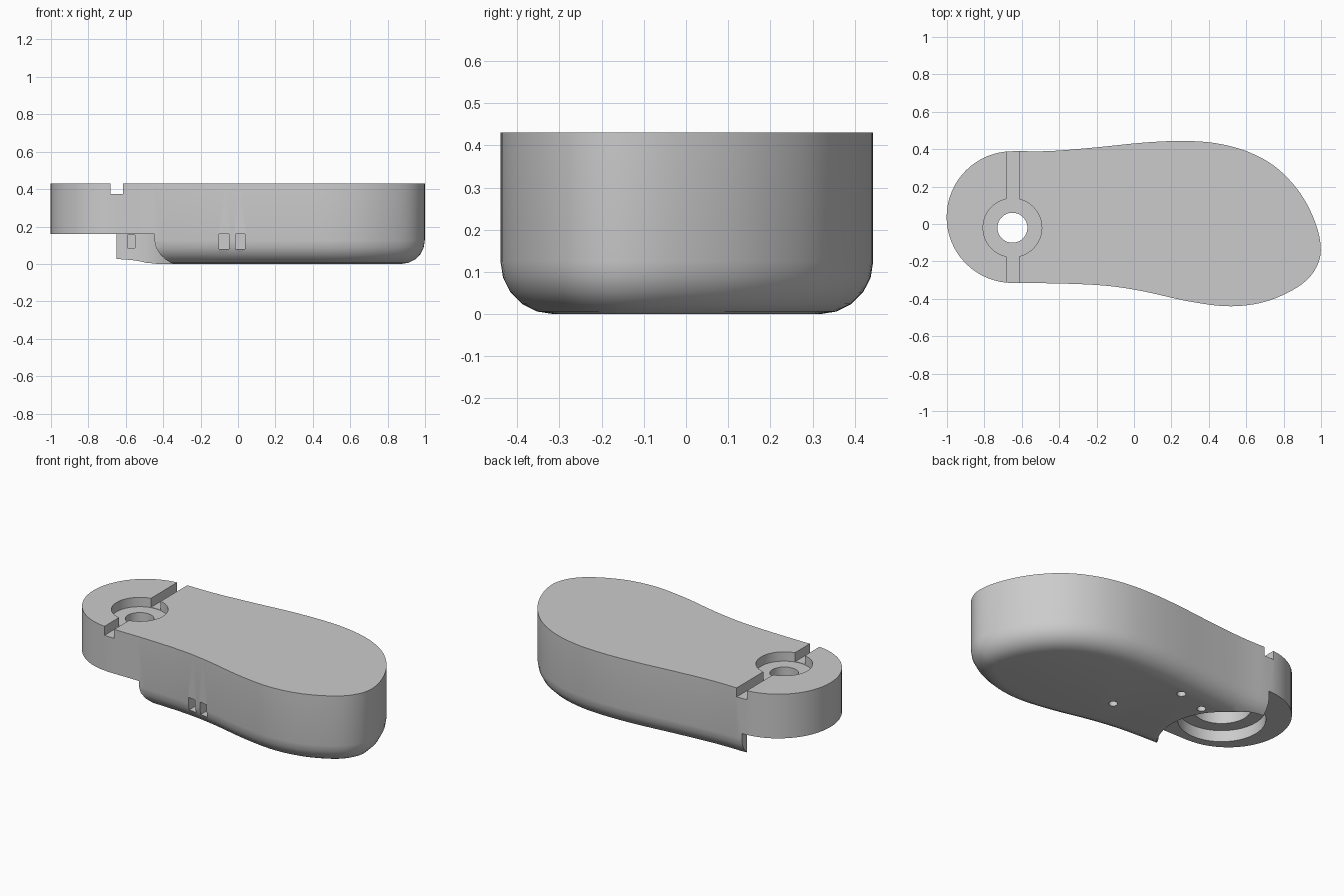
import bpy, bmesh, math
from mathutils import Vector

if "Cube" in bpy.data.objects:
    bpy.data.objects.remove(bpy.data.objects["Cube"], do_unlink=True)

HEIGHT, FILLET, ARM_Z = 0.43, 0.125, 0.16
AXIS = (-0.65, -0.02)

grey = bpy.data.materials.new("light_grey")
grey.use_nodes = True
grey.diffuse_color = (0.6, 0.6, 0.6, 1)
grey.node_tree.nodes["Principled BSDF"].inputs["Base Color"].default_value = (0.6, 0.6, 0.6, 1)


def arc(cx, cy, r, a0, a1, n):
    return [(cx + r * math.cos(math.radians(a0 + (a1 - a0) * i / n)),
             cy + r * math.sin(math.radians(a0 + (a1 - a0) * i / n))) for i in range(n + 1)]


def loft(name, rings):
    """Closed solid through rings of equal length, listed from bottom to top."""
    bm = bmesh.new()
    loops = [[bm.verts.new(p) for p in ring] for ring in rings]
    n = len(loops[0])
    for a, b in zip(loops, loops[1:]):
        for i in range(n):
            j = (i + 1) % n
            bm.faces.new((a[i], a[j], b[j], b[i]))
    bm.faces.new(loops[0][::-1])
    bm.faces.new(loops[-1])
    bmesh.ops.recalc_face_normals(bm, faces=bm.faces)
    mesh = bpy.data.meshes.new(name)
    bm.to_mesh(mesh)
    bm.free()
    obj = bpy.data.objects.new(name, mesh)
    bpy.context.collection.objects.link(obj)
    mesh.materials.append(grey)
    return obj


def prism(name, outline, z0, z1):
    return loft(name, [[(x, y, z) for x, y in outline] for z in (z0, z1)])


def cylinder(name, x, y, r, z0, z1, n=48):
    return prism(name, arc(x, y, r, 0, 360, n)[:-1], z0, z1)


def box(name, x0, x1, y0, y1, z0, z1):
    return prism(name, [(x0, y0), (x1, y0), (x1, y1), (x0, y1)], z0, z1)


def spline(pts, steps=5):
    """Smooth open curve through the points."""
    pts = [Vector(p) for p in pts]
    out = []
    for i in range(1, len(pts) - 2):
        p0, p1, p2, p3 = pts[i - 1:i + 3]
        for s in range(steps):
            t = s / steps
            out.append(0.5 * (2 * p1 + (p2 - p0) * t + (2 * p0 - 5 * p1 + 4 * p2 - p3) * t * t
                              + (3 * p1 - p0 - 3 * p2 + p3) * t ** 3))
    return out


# Asymmetric pad outline, counter-clockwise, closed by a round hub end
side = [(-0.8, -0.315), (-0.65, -0.316), (-0.4, -0.318), (-0.15, -0.33), (0.05, -0.36),
        (0.3, -0.415), (0.52, -0.44), (0.72, -0.41), (0.9, -0.32), (0.985, -0.21),
        (0.995, -0.09), (0.95, 0.055), (0.87, 0.19), (0.75, 0.31), (0.6, 0.39),
        (0.43, 0.433), (0.25, 0.444), (0.05, 0.435), (-0.2, 0.41), (-0.45, 0.39),
        (-0.65, 0.39), (-0.8, 0.39)]
outline = spline(side) + [Vector(p) for p in arc(-0.65, 0.037, 0.352, 90, 270, 32)[:-1]]


def inset(d):
    n = len(outline)
    result = []
    for i, p in enumerate(outline):
        t = (outline[(i + 1) % n] - outline[i - 1]).normalized()
        result.append(p + Vector((-t.y, t.x)) * d)
    return result


# Body with a rounded underside edge
rings = []
for k in range(6):
    a = math.radians(90 * k / 5)
    z = FILLET * (1 - math.sin(a))
    rings.insert(0, [(p.x, p.y, z) for p in inset(FILLET * (1 - math.cos(a)))])
rings.append([(p.x, p.y, HEIGHT) for p in outline])
body = loft("arm_body", rings)

# Swing clearance under the hub
ax, ay = AXIS
clearance = arc(ax, ay, 0.36, -90, 90, 40) + [(ax, 0.6), (-1.2, 0.6), (-1.2, -0.6), (ax, -0.6)]
cutters = [prism("hub_clearance", clearance, -0.1, ARM_Z)]

# Stepped bearing seat below, bore, top counterbore and cross slot
cutters += [
    cylinder("bearing_seat", ax, ay, 0.245, 0.1, 0.23),
    cylinder("inner_seat", ax, ay, 0.165, 0.1, 0.31),
    cylinder("bore", ax, ay, 0.08, 0.1, 0.6),
    cylinder("counterbore", ax, ay, 0.157, 0.373, 0.6),
    box("cross_slot", -0.682, -0.615, -0.6, 0.6, 0.375, 0.6),
]

# Cable openings in the front wall and in the clearance wall
for x in (-0.075, 0.012):
    cutters.append(box("cable_opening", x - 0.026, x + 0.026, -0.5, -0.25, 0.08, 0.16))
cutters.append(box("spur_pocket", -0.59, -0.55, 0.2, 0.365, 0.085, 0.155))
cutters.append(box("wall_notch", -0.4, -0.33, -0.17, -0.14, -0.1, 0.1))

# Screw holes in the underside
for x, y in ((0.1, -0.06), (-0.12, 0.265), (-0.31, 0.21)):
    cutters.append(cylinder("screw_hole", x, y, 0.025, -0.1, 0.12, 20))

# Apply the cuts and drop the cutters
for c in cutters:
    c.hide_render = True
    mod = body.modifiers.new(c.name, "BOOLEAN")
    mod.operation, mod.solver, mod.object = "DIFFERENCE", "EXACT", c
bpy.context.view_layer.update()
solid = bpy.data.meshes.new_from_object(body.evaluated_get(bpy.context.evaluated_depsgraph_get()))
body.modifiers.clear()
body.data = solid
for c in cutters:
    bpy.data.objects.remove(c, do_unlink=True)

# Smooth shading with crisp edges
bpy.ops.object.select_all(action="DESELECT")
body.select_set(True)
bpy.context.view_layer.objects.active = body
bpy.ops.object.shade_smooth_by_angle(angle=math.radians(32))
